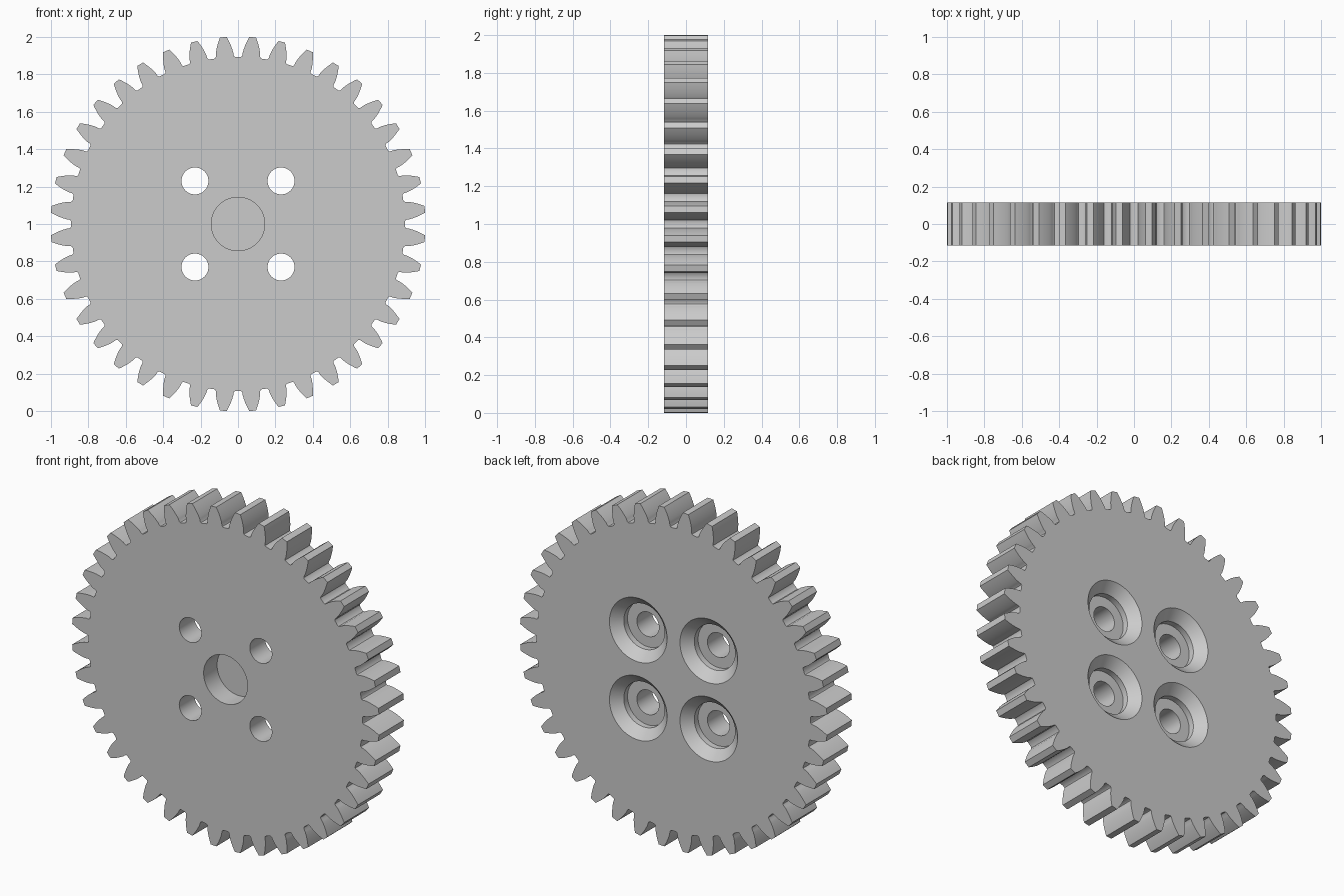
import bpy, bmesh
from math import sin, cos, tan, pi, acos, sqrt, radians

if "Cube" in bpy.data.objects:
    bpy.data.objects.remove(bpy.data.objects["Cube"], do_unlink=True)

TEETH = 40
HALF = 0.116            # half thickness
TIP, ROOT = 1.0018, 0.893
PITCH = 0.9535
BASE = PITCH * cos(radians(20))
CENTRE_Z = 1.0

grey = bpy.data.materials.new("plain grey")
grey.use_nodes = True
colour = (0.6, 0.6, 0.6, 1)
grey.diffuse_color = colour
grey.node_tree.nodes["Principled BSDF"].inputs["Base Color"].default_value = colour


def finish(name, bm):
    bmesh.ops.recalc_face_normals(bm, faces=bm.faces)
    mesh = bpy.data.meshes.new(name)
    bm.to_mesh(mesh)
    bm.free()
    mesh.materials.append(grey)
    obj = bpy.data.objects.new(name, mesh)
    bpy.context.collection.objects.link(obj)
    return obj


def half_tooth(r):
    """Half the angle of an involute tooth at radius r."""
    inv = lambda a: tan(a) - a
    return pi / TEETH / 2 + inv(radians(20)) - inv(acos(min(1, BASE / r)))


def flank():
    """Angle from tooth middle and radius, from root to tip."""
    pts = [(radians(3.6), ROOT), (radians(3.2), ROOT + 0.003), (radians(2.98), ROOT + 0.011)]
    steps = 7
    start = ROOT + 0.023
    for i in range(steps + 1):
        r = start + (TIP - start) * i / steps
        pts.append((half_tooth(r), r))
    return pts


def lathe_cutter(x, z, profile, sides=64):
    """Closed solid turned about the y axis; profile is (radius, y)."""
    bm = bmesh.new()
    rings = [[bm.verts.new((x + r * cos(2 * pi * i / sides), y, z + r * sin(2 * pi * i / sides)))
              for i in range(sides)] for r, y in profile]
    for a, b in zip(rings, rings[1:]):
        for i in range(sides):
            j = (i + 1) % sides
            bm.faces.new((a[i], a[j], b[j], b[i]))
    bm.faces.new(rings[0])
    bm.faces.new(rings[-1])
    return finish("hole_cutter", bm)


# Toothed disc
bm = bmesh.new()
outline = []
side = flank()
for k in range(TEETH):
    mid = (k + 0.5) * 2 * pi / TEETH
    for a, r in [(-a, r) for a, r in side] + side[::-1]:
        outline.append(bm.verts.new((r * cos(mid + a), -HALF, CENTRE_Z + r * sin(mid + a))))
face = bm.faces.new(outline)
extruded = bmesh.ops.extrude_face_region(bm, geom=[face], use_keep_orig=True)
moved = [v for v in extruded["geom"] if isinstance(v, bmesh.types.BMVert)]
bmesh.ops.translate(bm, verts=moved, vec=(0, 2 * HALF, 0))
gear = finish("gear_wheel", bm)

# Blind centre bore in the front, four stepped screw holes sunk from the back
OUT = 0.02
cutters = [lathe_cutter(0, CENTRE_Z, [(0.143, -HALF - OUT), (0.143, -HALF + 0.125)])]
screw = [(0.072, -HALF - OUT), (0.072, HALF - 0.09), (0.133, HALF - 0.09),
         (0.133, HALF - 0.055), (0.188, HALF), (0.188, HALF + OUT)]
for sx in (-1, 1):
    for sz in (-1, 1):
        cutters.append(lathe_cutter(sx * 0.23, CENTRE_Z + sz * 0.23, screw))

bpy.ops.object.select_all(action="DESELECT")
bpy.context.view_layer.objects.active = gear
gear.select_set(True)
for cutter in cutters:
    cutter.hide_render = True
    mod = gear.modifiers.new("hole", "BOOLEAN")
    mod.operation = "DIFFERENCE"
    mod.solver = "EXACT"
    mod.object = cutter
    bpy.ops.object.modifier_apply(modifier=mod.name)
    bpy.data.objects.remove(cutter, do_unlink=True)

bpy.ops.object.shade_smooth_by_angle(angle=radians(25))
